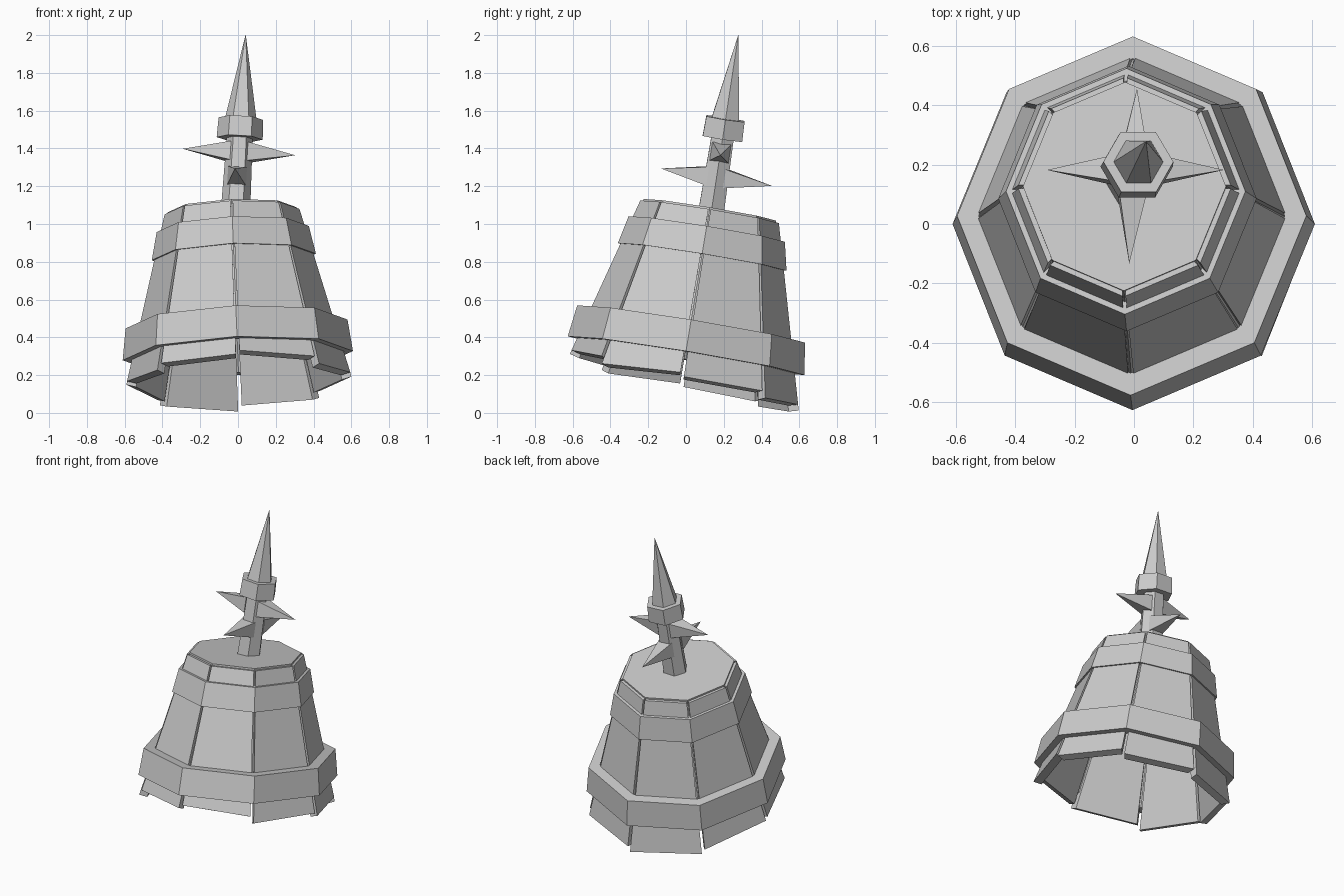
import bpy, bmesh, math
from mathutils import Matrix, Vector, Euler

if "Cube" in bpy.data.objects:
    bpy.data.objects.remove(bpy.data.objects["Cube"])

def frame(origin, tilt_x, tilt_y, sy=1.0):
    rot = Euler((math.radians(tilt_x), math.radians(tilt_y), 0)).to_matrix().to_4x4()
    return Matrix.Translation(origin) @ rot @ Matrix.Diagonal((1, sy, 1, 1))

BELL = frame((-0.001, 0.0, 0.303), -9.3, -2.3, 1.04)
POST = frame((-0.012, 0.137, 1.09), -8.75, 3.3)

def make(name, verts, faces, mat):
    bm = bmesh.new()
    vs = [bm.verts.new(mat @ Vector(v)) for v in verts]
    for f in faces:
        bm.faces.new([vs[i] for i in f])
    bmesh.ops.recalc_face_normals(bm, faces=bm.faces)
    me = bpy.data.meshes.new(name)
    bm.to_mesh(me)
    bm.free()
    ob = bpy.data.objects.new(name, me)
    bpy.context.collection.objects.link(ob)
    return ob

def polar(r, deg, z):
    a = math.radians(deg)
    return Vector((r * math.cos(a), r * math.sin(a), z))

def lathe(name, profile, n, mat, closed=False):
    """Revolve (radius, height) points; closed loops make rings, open ones get caps."""
    m = len(profile)
    verts = [polar(r, 360 * k / n, z) for k in range(n) for r, z in profile]
    faces = []
    for k in range(n):
        k2 = (k + 1) % n
        for j in range(m if closed else m - 1):
            j2 = (j + 1) % m
            faces.append([k * m + j, k2 * m + j, k2 * m + j2, k * m + j2])
    if not closed:
        faces += [[k * m for k in range(n)], [k * m + m - 1 for k in range(n)]]
    return make(name, verts, faces, mat)

# Eight tapered staves with uneven, slightly skewed lower ends cut square to the slope
TOP, THICK = 0.772, 0.05
def stave_radius(z):
    return 0.355 + (0.79 - z) * 0.266

BOX = [(0, 1, 2, 3), (4, 5, 6, 7), (0, 1, 5, 4), (1, 2, 6, 5), (2, 3, 7, 6), (3, 0, 4, 7)]
bottoms = [(-0.135, -0.135), (-0.17, -0.16), (-0.19, -0.175), (-0.15, -0.13),
           (-0.115, -0.13), (-0.095, -0.09), (-0.07, -0.09), (-0.13, -0.115)]
for k, lows in enumerate(bottoms):
    verts = []
    for ends, gap, drop in ((lows, 0.011, 0.014), ((TOP, TOP), 0.006, 0)):
        for inset, flip in ((0, 0), (0, 1), (THICK, 1), (THICK, 0)):
            z = ends[flip]
            r = stave_radius(z) - inset
            z -= drop if inset else 0
            a, b = polar(r, 45 * k, z), polar(r, 45 * k + 45, z)
            side = (b - a).normalized() * gap
            verts.append(b - side if flip else a + side)
    make(f"stave_{k + 1}", verts, BOX, BELL)

# Liner that closes the gaps between the staves
lathe("liner", [(stave_radius(z) - d, z) for z, d in
                ((0.0, 0.022), (0.76, 0.022), (0.76, 0.036), (0.0, 0.036))], 8, BELL, True)

# Hoops and lid
lathe("lower_hoop", [(0.610, 0), (0.588, 0.17), (0.515, 0.17), (0.54, 0)], 8, BELL, True)
lathe("upper_hoop", [(0.435, 0.53), (0.403, 0.68), (0.36, 0.68), (0.395, 0.53)], 8, BELL, True)
lathe("lid", [(0.342, 0.745), (0.342, 0.783)], 8, BELL)

# Post, collar and pointed tip
lathe("post", [(0.078, -0.03), (0.068, 0.40)], 6, POST)
lathe("collar", [(0.122, 0.368), (0.118, 0.474)], 6, POST)
lathe("tip", [(0.085, 0.465), (0.001, 0.922)], 6, POST)

# Two crossed pairs of thorns on the post
def thorn(name, height, yaw):
    h, r = 0.05, 0.045
    verts = [(r, -h, -h), (r, h, -h), (r, h, h), (r, -h, h), (0.298, 0, 0)]
    faces = [(0, 1, 2, 3), (0, 1, 4), (1, 2, 4), (2, 3, 4), (3, 0, 4)]
    turn = Matrix.Translation((0, 0, height)) @ Matrix.Rotation(math.radians(yaw), 4, 'Z')
    make(name, verts, faces, POST @ turn)

for name, height, yaw in (("thorn_right", 0.295, 0), ("thorn_left", 0.295, 180),
                          ("thorn_back", 0.16, 87), ("thorn_front", 0.16, 267)):
    thorn(name, height, yaw)
